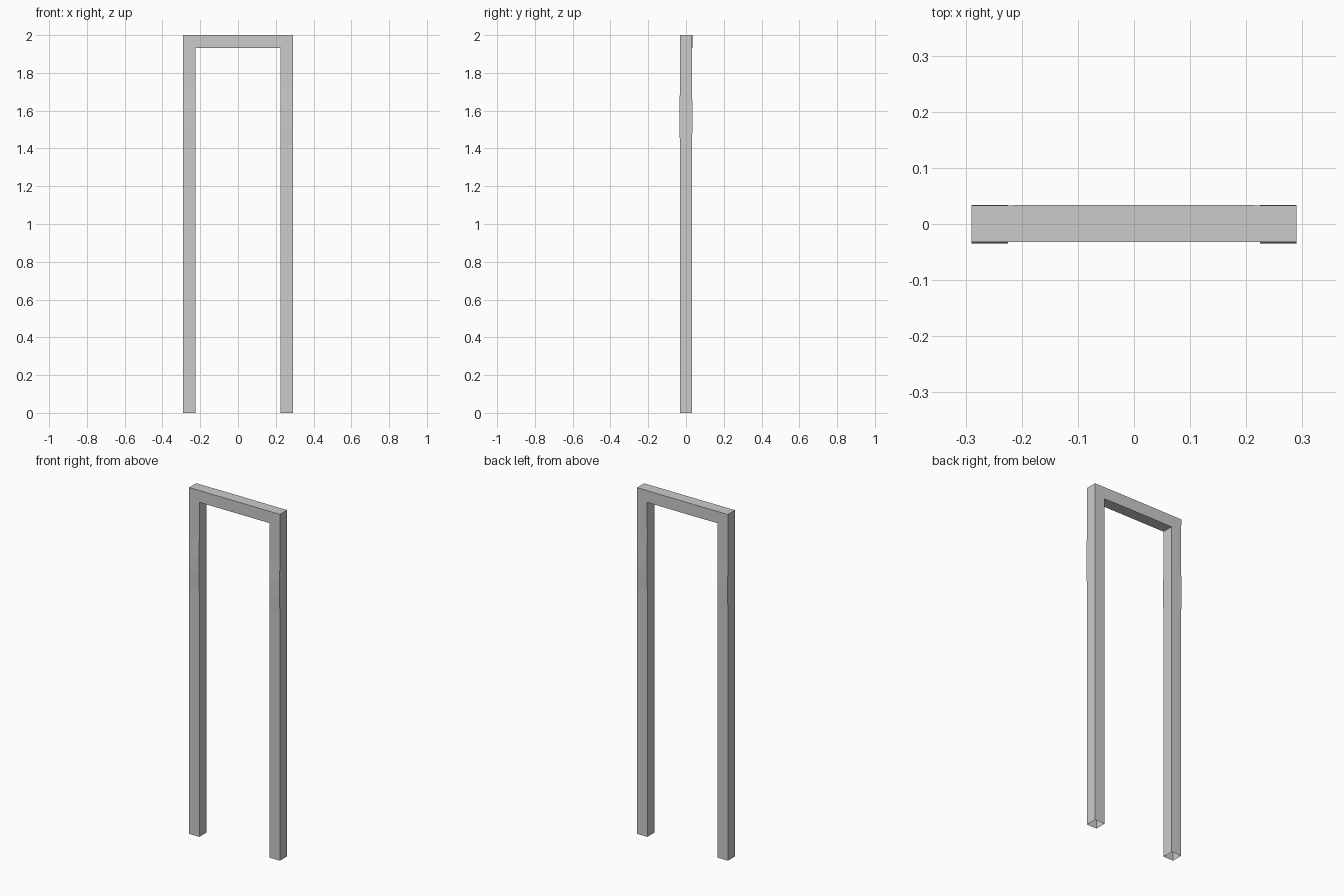
import bpy, bmesh

if "Cube" in bpy.data.objects:
    bpy.data.objects.remove(bpy.data.objects["Cube"])

OUT_X, IN_X = 0.29, 0.225      # outer and inner faces of the posts
TOP, LINTEL = 2.0, 1.932       # top and underside of the lintel

# half of the path: (outer x, outer z, inner x, inner z, front y, back y)
half = [(OUT_X, 0, IN_X, 0, -0.032, 0.032)]
for z, bulge in ((1.42, 0), (1.52, 0.003), (1.61, 0.003), (1.72, 0)):
    half.append((OUT_X, z, IN_X, z, -0.032 - bulge, 0.032 + bulge * 0.6))
half.append((OUT_X, TOP, IN_X, LINTEL, -0.032, 0.033))
half.append((0.11, TOP, 0.11, LINTEL, -0.032, 0.034))

# mirror the sections to make the whole frame
path = [(-a, b, -c, d, e, f) for a, b, c, d, e, f in half] + half[::-1]

# sweep a four-sided section along the path, leaving the feet open
bm = bmesh.new()
rings = []
for ox, oz, ix, iz, front, back in path:
    rings.append([bm.verts.new(p) for p in (
        (ox, front, oz), (ox, back, oz), (ix, back, iz), (ix, front, iz))])
for a, b in zip(rings, rings[1:]):
    for i in range(4):
        j = (i + 1) % 4
        bm.faces.new((a[i], a[j], b[j], b[i]))
bmesh.ops.recalc_face_normals(bm, faces=bm.faces)

mesh = bpy.data.meshes.new("door_frame")
bm.to_mesh(mesh)
bm.free()
frame = bpy.data.objects.new("door_frame", mesh)
bpy.context.collection.objects.link(frame)
